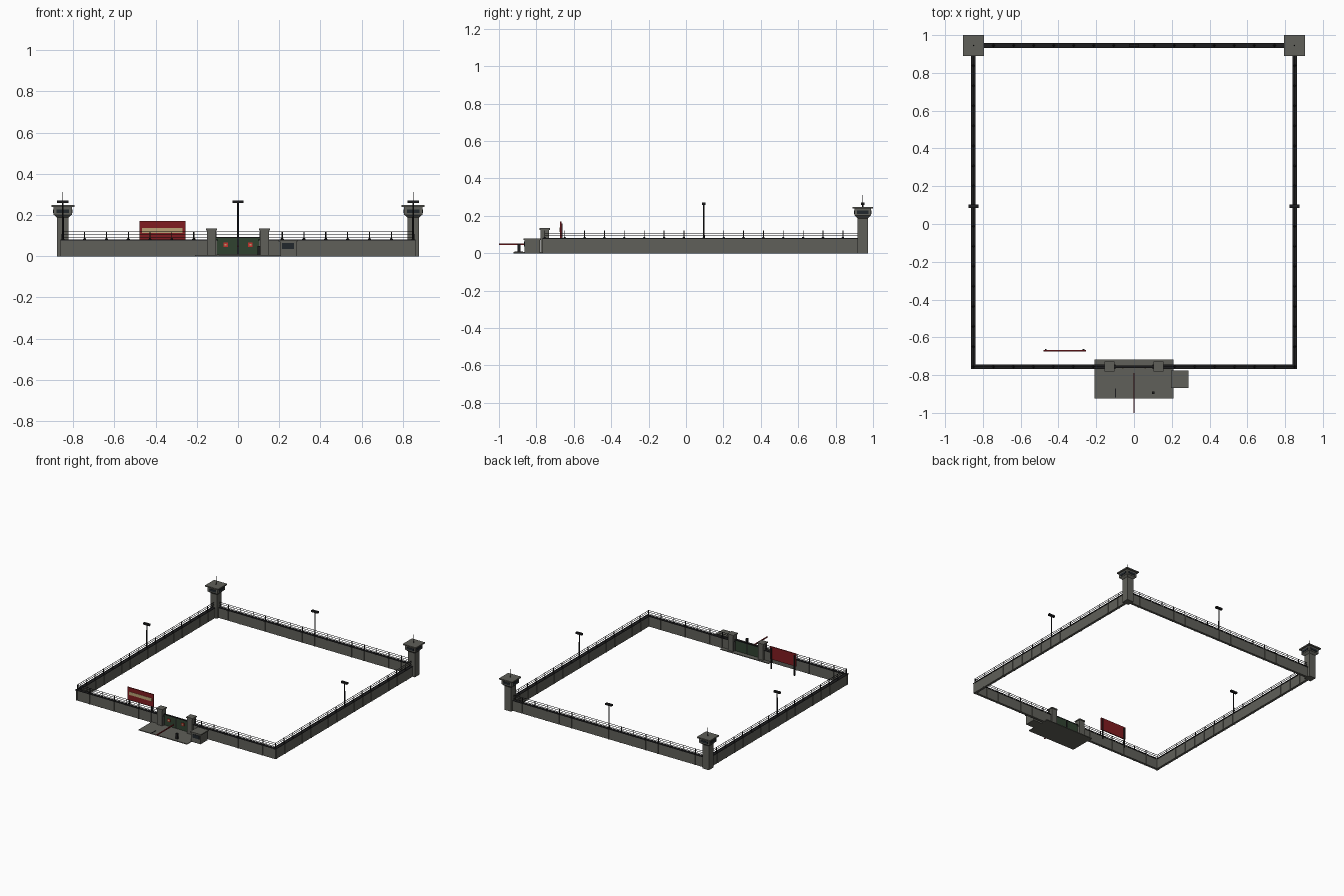
import bpy, bmesh
from math import pi, sin, cos, atan2, hypot
from mathutils import Matrix, Vector

default = bpy.data.objects.get("Cube")
if default:
    bpy.data.objects.remove(default, do_unlink=True)


def material(name, r, g, b):
    m = bpy.data.materials.new(name)
    m.use_nodes = True
    m.diffuse_color = (r, g, b, 1)
    node = next(n for n in m.node_tree.nodes if n.type == 'BSDF_PRINCIPLED')
    node.inputs["Base Color"].default_value = (r, g, b, 1)
    return m


CONCRETE = material("concrete grey", 0.115, 0.115, 0.1)
BLACK = material("black metal", 0.012, 0.012, 0.013)
GLASS = material("dark glass", 0.015, 0.02, 0.025)
GREEN = material("gate green", 0.03, 0.055, 0.03)
RED = material("dark red", 0.22, 0.012, 0.015)
BRIGHT = material("badge red", 0.55, 0.03, 0.025)
TAN = material("sign tan", 0.5, 0.36, 0.18)


class Part:
    """Collects simple solids into one named object."""

    def __init__(self, name, mat):
        self.name, self.mat, self.bm = name, mat, bmesh.new()

    def box(self, centre, size, turn=0):
        m = Matrix.Translation(centre) @ Matrix.Rotation(turn, 4, 'Z') @ Matrix.Diagonal((*size, 1))
        bmesh.ops.create_cube(self.bm, size=1, matrix=m)

    def cone(self, x, y, z0, z1, r0, r1, sides=8, turn=0):
        m = Matrix.Translation((x, y, (z0 + z1) / 2)) @ Matrix.Rotation(turn, 4, 'Z')
        bmesh.ops.create_cone(self.bm, cap_ends=True, segments=sides, radius1=r0,
                              radius2=r1, depth=z1 - z0, matrix=m)

    def done(self):
        mesh = bpy.data.meshes.new(self.name)
        self.bm.to_mesh(mesh)
        self.bm.free()
        mesh.materials.append(self.mat)
        ob = bpy.data.objects.new(self.name, mesh)
        bpy.context.collection.objects.link(ob)
        return ob


SIDE, FRONT, BACK, WALL_H = 0.85, -0.755, 0.945, 0.08


def wall(name, start, end, panels):
    """Panelled wall with dark coping, fence posts and three wires."""
    a, b = Vector(start), Vector(end)
    d = b - a
    turn, length, mid = atan2(d.y, d.x), d.length, (a + b) / 2
    body = Part(name, CONCRETE)
    body.box((mid.x, mid.y, 0.039), (length + 0.018, 0.018, 0.078), turn)
    fence = Part(name + "_fence", BLACK)
    fence.box((mid.x, mid.y, 0.079), (length + 0.024, 0.024, 0.004), turn)
    for i in range(panels + 1):
        p = a + d * i / panels
        body.box((p.x, p.y, 0.038), (0.01, 0.024, 0.076), turn)
        fence.cone(p.x, p.y, WALL_H, 0.088, 0.009, 0.003, 4, turn)
        fence.box((p.x, p.y, 0.1), (0.004, 0.004, 0.042), turn)
    for z in (0.093, 0.106, 0.119):
        fence.box((mid.x, mid.y, z), (length, 0.0025, 0.0025), turn)
    body.done()
    fence.done()


wall("back_wall", (-SIDE, BACK), (SIDE, BACK), 16)
for s, side in ((1, "left"), (-1, "right")):
    wall(side + "_wall", (s * SIDE, FRONT), (s * SIDE, BACK), 16)
    wall(side + "_front_wall", (s * SIDE, FRONT), (s * 0.11, FRONT), 7)


# Corner watchtowers
def tower(side, x, y):
    shaft = Part(side + "_tower", CONCRETE)
    shaft.box((x, y, 0.095), (0.057, 0.057, 0.19))
    shaft.cone(x, y, 0.187, 0.202, 0.041, 0.062, 4, pi / 4)
    shaft.box((x, y, 0.22), (0.088, 0.088, 0.038))
    shaft.done()
    roof = Part(side + "_tower_roof", CONCRETE)
    roof.box((x, y, 0.243), (0.112, 0.112, 0.009))
    roof.done()
    windows = Part(side + "_tower_windows", GLASS)
    for k in range(4):
        t = k * pi / 2
        windows.box((x + 0.044 * cos(t), y + 0.044 * sin(t), 0.219), (0.006, 0.06, 0.017), t)
    windows.done()
    mast = Part(side + "_tower_antenna", BLACK)
    mast.cone(x, y, 0.247, 0.312, 0.0025, 0.0015, 6)
    mast.done()


# Floodlight poles
def floodlight(name, x, y):
    p = Part(name, BLACK)
    p.cone(x, y, 0, 0.26, 0.006, 0.004)
    p.box((x, y, 0.265), (0.054, 0.018, 0.013))
    p.done()


floodlight("back_floodlight", 0, BACK)
for s, side in ((1, "left"), (-1, "right")):
    tower(side, s * SIDE, BACK)
    floodlight(side + "_floodlight", s * SIDE, 0.095)

# Entrance slab
slab = Part("entrance_slab", CONCRETE)
slab.box((0, -0.82, 0.003), (0.416, 0.206, 0.006))
slab.done()

# Gate pillars, leaves and badges
for s, side in ((1, "left"), (-1, "right")):
    pillar = Part(side + "_gate_pillar", CONCRETE)
    pillar.box((s * 0.129, FRONT, 0.063), (0.044, 0.046, 0.126))
    pillar.box((s * 0.129, FRONT, 0.13), (0.053, 0.054, 0.009))
    pillar.done()
    leaf = Part(side + "_gate_leaf", GREEN)
    leaf.box((s * 0.054, FRONT, 0.048), (0.104, 0.009, 0.08))
    leaf.done()
    rail = Part(side + "_gate_rail", BLACK)
    rail.box((s * 0.054, FRONT, 0.09), (0.106, 0.014, 0.005))
    rail.box((s * 0.003, FRONT, 0.048), (0.004, 0.013, 0.08))
    rail.done()
    badge = Part(side + "_gate_badge", BRIGHT)
    badge.box((s * 0.06, FRONT - 0.006, 0.056), (0.023, 0.004, 0.02))
    badge.done()
    centre = Part(side + "_badge_centre", TAN)
    centre.box((s * 0.06, FRONT - 0.008, 0.056), (0.009, 0.003, 0.007))
    centre.done()

# Guard booth
booth = Part("guard_booth", CONCRETE)
booth.box((0.243, -0.822, 0.036), (0.08, 0.084, 0.072))
booth.box((0.243, -0.822, 0.075), (0.092, 0.094, 0.008))
booth.done()
window = Part("booth_window", GLASS)
window.box((0.243, -0.865, 0.05), (0.058, 0.004, 0.028))
window.done()

# Barrier arm and its post
post = Part("barrier_post", BLACK)
post.box((0.102, -0.893, 0.027), (0.015, 0.015, 0.045))
post.box((-0.098, -0.895, 0.007), (0.005, 0.046, 0.004))
post.done()
arm = Part("barrier_arm", RED)
arm.box((0, -0.895, 0.048), (0.007, 0.21, 0.007))
arm.done()

# Billboard behind the front wall
X, Y = -0.367, -0.67
board = Part("billboard", RED)
board.box((X, Y, 0.121), (0.224, 0.008, 0.098))
board.done()
panel = Part("billboard_panel", TAN)
panel.box((X, Y - 0.004, 0.126), (0.196, 0.004, 0.024))
panel.done()
legs = Part("billboard_legs", BLACK)
for s in (1, -1):
    legs.box((X + s * 0.1, Y + 0.005, 0.08), (0.009, 0.009, 0.16))
legs.done()
